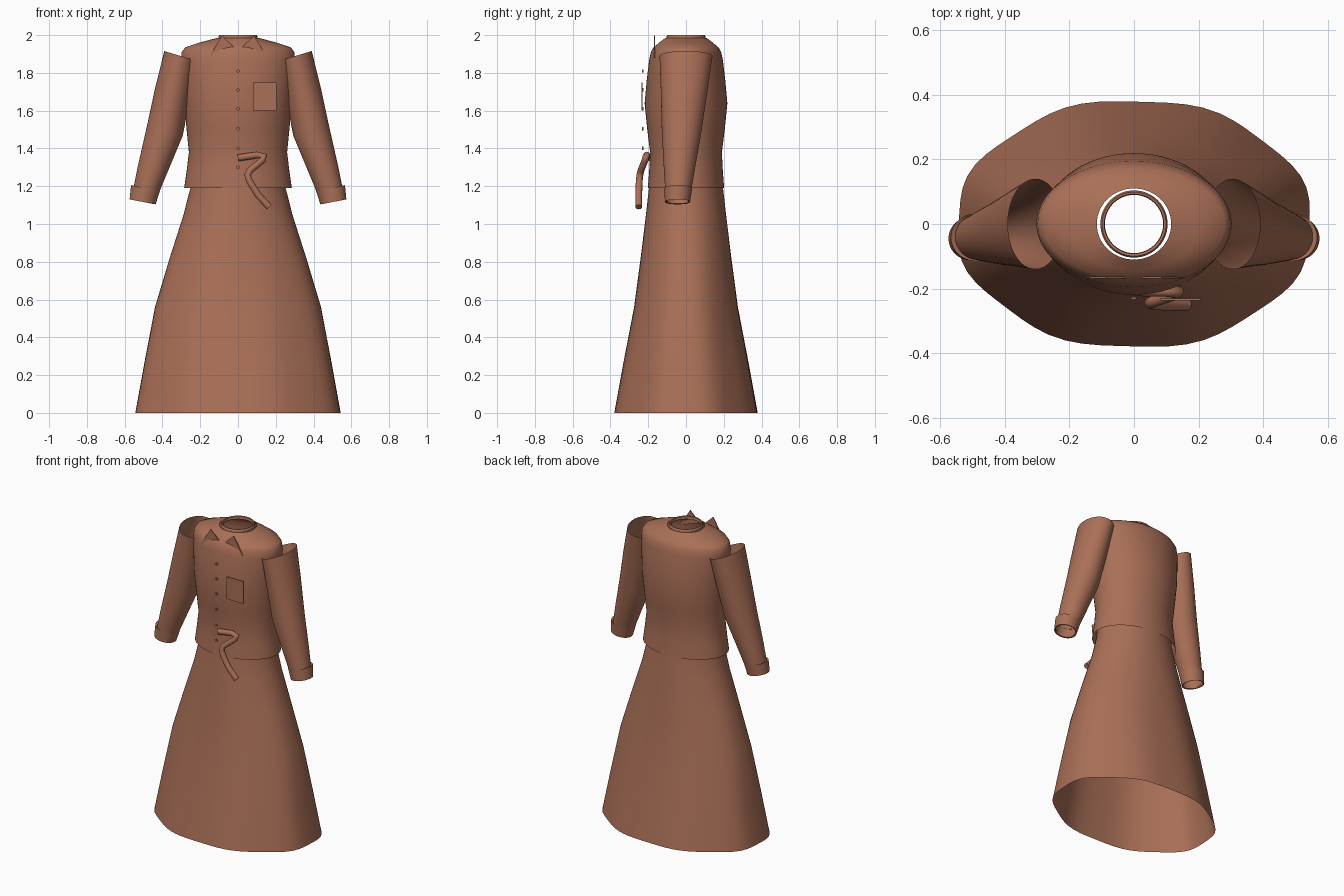
import bpy
import bmesh
import math
from math import cos, sin, pi
from mathutils import Vector

cube = bpy.data.objects.get("Cube")
if cube:
    bpy.data.objects.remove(cube, do_unlink=True)

cloth = bpy.data.materials.new("brown cloth")
cloth.use_nodes = True
cloth.diffuse_color = (0.40, 0.16, 0.095, 1)
cloth.node_tree.nodes["Principled BSDF"].inputs["Base Color"].default_value = (0.40, 0.16, 0.095, 1)


def finish(obj, angle=40):
    obj.data.materials.append(cloth)
    bpy.ops.object.select_all(action="DESELECT")
    obj.select_set(True)
    bpy.context.view_layer.objects.active = obj
    if obj.type == "MESH":
        bpy.ops.object.shade_smooth_by_angle(angle=math.radians(angle))
    return obj


def mesh_object(name, bm):
    bmesh.ops.recalc_face_normals(bm, faces=bm.faces)
    mesh = bpy.data.meshes.new(name)
    bm.to_mesh(mesh)
    bm.free()
    obj = bpy.data.objects.new(name, mesh)
    bpy.context.collection.objects.link(obj)
    return obj


def ring(center, rx, ry, tilt=0, wave=0, n=64):
    """Elliptical loop, tilted about y, with optional soft folds."""
    points = []
    for i in range(n):
        a = 2 * pi * i / n
        k = 1 + wave * cos(8 * a - pi * 0.9)
        u = rx * k * cos(a)
        points.append(Vector(center) + Vector((u * cos(tilt), ry * k * sin(a), u * sin(tilt))))
    return points


def loft(name, rings):
    """Open tube through a list of loops."""
    bm = bmesh.new()
    loops = [[bm.verts.new(p) for p in r] for r in rings]
    for low, high in zip(loops, loops[1:]):
        for i in range(len(low)):
            j = (i + 1) % len(low)
            bm.faces.new((low[i], low[j], high[j], high[i]))
    return finish(mesh_object(name, bm))


# Bodice with rounded shoulders and an open neck band
bodice = [(1.19, 0.285, 0.202), (1.28, 0.272, 0.195), (1.38, 0.26, 0.19),
          (1.50, 0.272, 0.205), (1.64, 0.285, 0.219), (1.76, 0.295, 0.208),
          (1.87, 0.302, 0.195), (1.91, 0.298, 0.186), (1.935, 0.28, 0.172),
          (1.96, 0.205, 0.142), (1.984, 0.115, 0.11)]
loft("bodice", [ring((0, 0, z), rx, ry) for z, rx, ry in bodice])
band = [(1.98, 0.104), (1.994, 0.104), (2.0, 0.099), (1.998, 0.092), (1.98, 0.09)]
loft("neck_band", [ring((0, 0, z), r, r) for z, r in band])

# Flared skirt with soft folds at the hem
skirt = [(0, 0.55, 0.384, 0.015), (0.28, 0.498, 0.332, 0.012), (0.56, 0.443, 0.277, 0.008),
         (0.82, 0.363, 0.241, 0.004), (1.05, 0.288, 0.212, 0), (1.20, 0.25, 0.195, 0),
         (1.30, 0.245, 0.183, 0)]
loft("skirt", [ring((0, 0, z), rx, ry, 0, w) for z, rx, ry, w in skirt])

# Sleeves and cuffs, mirrored left and right
sleeve = [((0.305, 0, 1.89), 0.089, 0.14, 0.29), ((0.345, -0.01, 1.70), 0.096, 0.123, 0.26),
          ((0.388, -0.023, 1.49), 0.098, 0.105, 0.24), ((0.452, -0.035, 1.29), 0.08, 0.082, 0.24),
          ((0.502, -0.044, 1.125), 0.063, 0.063, 0.2)]
cuff = [((0.486, -0.04, 1.185), 0.068, 0.069, 0.2), ((0.49, -0.041, 1.19), 0.078, 0.073, 0.2),
        ((0.505, -0.045, 1.117), 0.07, 0.067, 0.19), ((0.505, -0.045, 1.119), 0.062, 0.06, 0.19)]
for side, s in (("left", 1), ("right", -1)):
    for part, shape in (("sleeve", sleeve), ("cuff", cuff)):
        loft(f"{side}_{part}", [ring((s * c[0], c[1], c[2]), rx, ry, s * t)
                                for c, rx, ry, t in shape])


def plate(name, outline, y, thick=0.006):
    """Thin upright panel from an x-z outline."""
    bm = bmesh.new()
    face = bm.faces.new([bm.verts.new((x, y - thick / 2, z)) for x, z in outline])
    out = bmesh.ops.extrude_face_region(bm, geom=[face])
    verts = [v for v in out["geom"] if isinstance(v, bmesh.types.BMVert)]
    bmesh.ops.translate(bm, verts=verts, vec=(0, thick, 0))
    return finish(mesh_object(name, bm))


# Collar points and breast pocket
for side, s in (("left", 1), ("right", -1)):
    plate(f"{side}_collar_point", [(s * 0.155, 1.88), (s * 0.085, 1.997), (s * 0.015, 1.93)], -0.166)
plate("breast_pocket", [(0.08, 1.60), (0.205, 1.60), (0.205, 1.75), (0.08, 1.75)], -0.233)

# Row of front buttons
for i, z in enumerate((1.81, 1.71, 1.61, 1.505, 1.40, 1.30)):
    bpy.ops.mesh.primitive_cylinder_add(vertices=16, radius=0.009, depth=0.008,
                                        location=(0, -0.23, z), rotation=(pi / 2, 0, 0))
    button = bpy.context.object
    button.name = f"button_{i + 1}"
    finish(button)

# Hanging waist tie
curve = bpy.data.curves.new("waist_tie", "CURVE")
curve.dimensions = "3D"
curve.bevel_depth = 0.018
curve.bevel_resolution = 4
curve.use_fill_caps = True
path = [(0.0, -0.205, 1.35), (0.1, -0.207, 1.365), (0.138, -0.211, 1.36), (0.13, -0.217, 1.338),
        (0.065, -0.238, 1.285), (0.05, -0.244, 1.26), (0.062, -0.248, 1.225),
        (0.105, -0.25, 1.155), (0.165, -0.25, 1.09)]
spline = curve.splines.new("POLY")
spline.points.add(len(path) - 1)
for point, co in zip(spline.points, path):
    point.co = (*co, 1)
spline.use_smooth = True
tie = bpy.data.objects.new("waist_tie", curve)
bpy.context.collection.objects.link(tie)
finish(tie)
